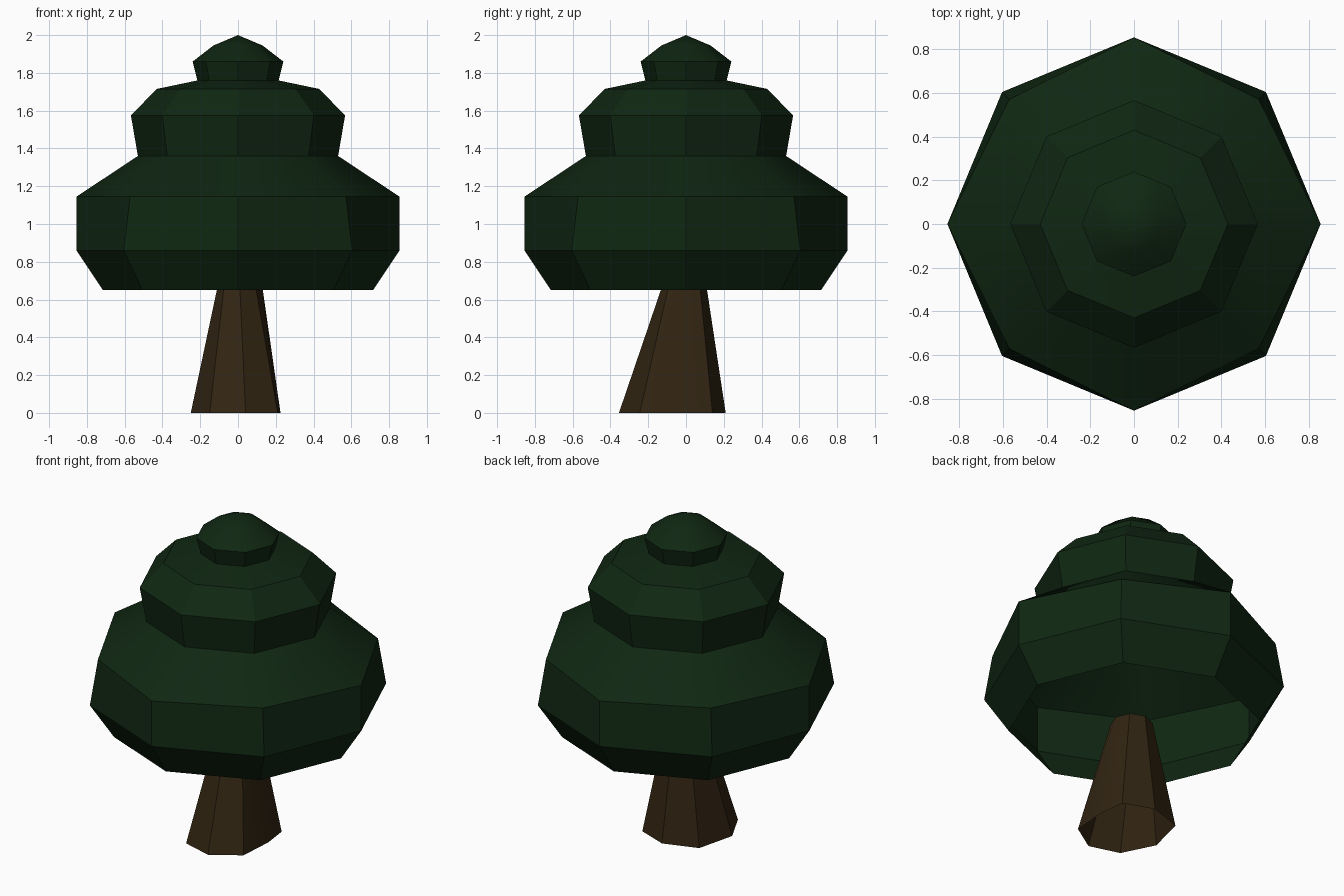
import bpy, bmesh, math

cube = bpy.data.objects.get("Cube")
if cube:
    bpy.data.objects.remove(cube, do_unlink=True)

SIDES = 8


def material(name, color):
    mat = bpy.data.materials.new(name)
    mat.use_nodes = True
    mat.diffuse_color = (*color, 1)
    bsdf = mat.node_tree.nodes["Principled BSDF"]
    bsdf.inputs["Base Color"].default_value = (*color, 1)
    bsdf.inputs["Roughness"].default_value = 0.9
    return mat


def ring(radius, z, center=(0, 0), start=0, diagonal=1.0):
    """Octagon of points; diagonal scales every second corner."""
    points = []
    for i in range(SIDES):
        a = start + math.tau * i / SIDES
        r = radius * (diagonal if i % 2 else 1)
        points.append((center[0] + r * math.cos(a), center[1] + r * math.sin(a), z))
    return points


def loft(name, rings, mat, apex=None):
    """Open shell through the rings, optionally closed to a point on top."""
    bm = bmesh.new()
    loops = [[bm.verts.new(p) for p in r] for r in rings]
    for low, high in zip(loops, loops[1:]):
        for i in range(SIDES):
            j = (i + 1) % SIDES
            bm.faces.new((low[i], low[j], high[j], high[i]))
    if apex:
        tip = bm.verts.new(apex)
        for i in range(SIDES):
            bm.faces.new((loops[-1][i], loops[-1][(i + 1) % SIDES], tip))
    mesh = bpy.data.meshes.new(name)
    bm.to_mesh(mesh)
    bm.free()
    mesh.materials.append(mat)
    obj = bpy.data.objects.new(name, mesh)
    bpy.context.collection.objects.link(obj)
    bpy.ops.object.select_all(action='DESELECT')
    obj.select_set(True)
    bpy.context.view_layer.objects.active = obj
    bpy.ops.object.shade_smooth_by_angle(angle=math.radians(30))
    return obj


leaf_green = material("leaf_green", (0.005, 0.02, 0.006))
bark_brown = material("bark_brown", (0.031, 0.018, 0.006))

# Foliage: three stacked tiers in one hollow shell, open underneath
tiers = [
    (0.715, 0.65, 1), (0.855, 0.86, 1), (0.855, 1.145, 0.945), (0.53, 1.36, 1),
    (0.567, 1.575, 1), (0.43, 1.715, 1),
    (0.215, 1.76, 1), (0.24, 1.86, 1), (0.13, 1.945, 1),
]
loft("foliage", [ring(r, z, diagonal=d) for r, z, d in tiers],
     leaf_green, apex=(0, 0, 2))

# Trunk: uneven flared foot tapering to a regular top, open at both ends
foot = [(-0.15, -0.30), (0.04, -0.355), (0.21, -0.245), (0.225, -0.02),
        (0.205, 0.14), (0.02, 0.21), (-0.19, 0.14), (-0.25, -0.10)]
loft("trunk", [[(x, y, 0) for x, y in foot],
               ring(0.12, 0.66, center=(0.01, -0.01), start=math.radians(225))],
     bark_brown)
